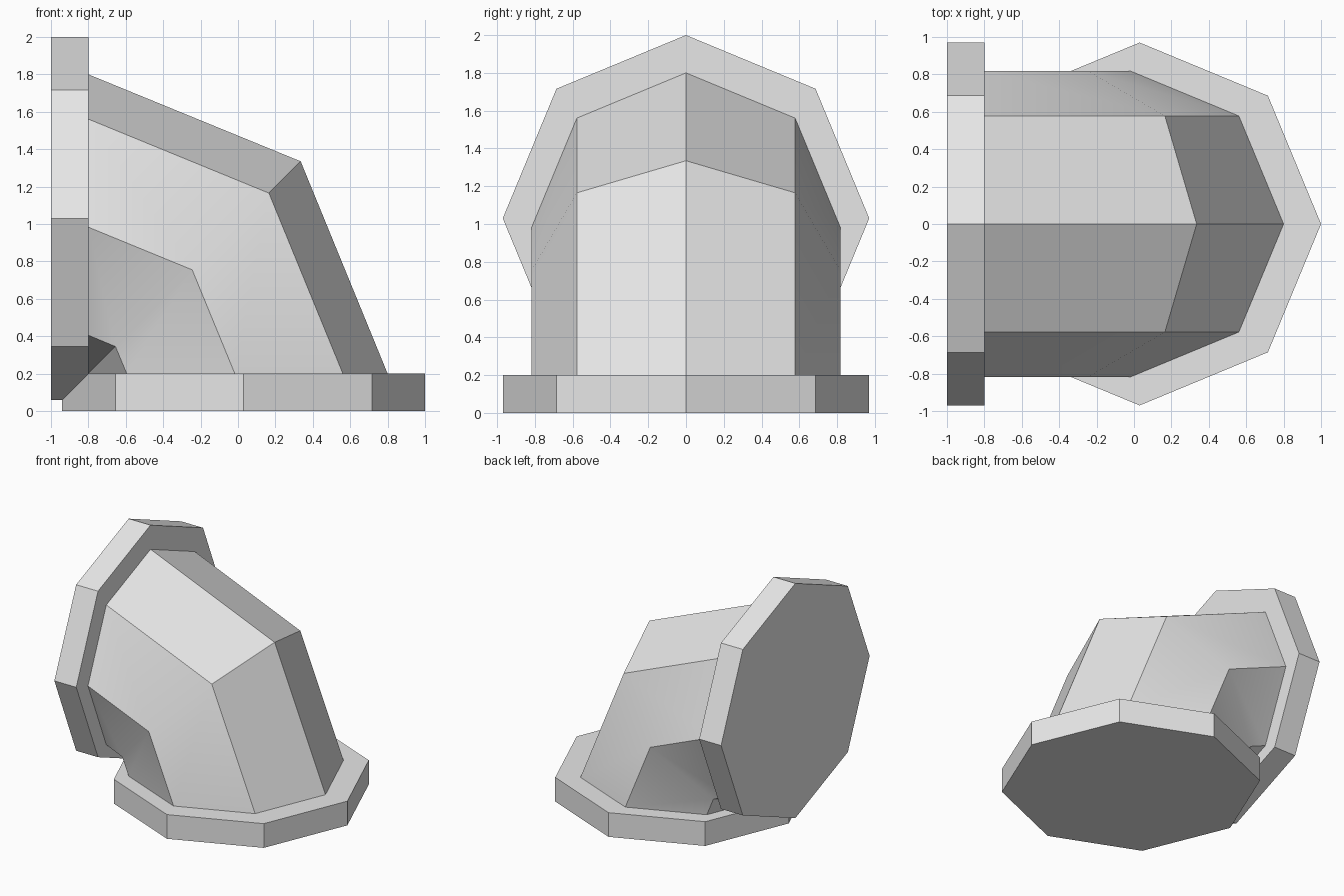
import bpy, bmesh
from math import cos, sin, radians, tau

cube = bpy.data.objects.get("Cube")
if cube:
    bpy.data.objects.remove(cube)

SIDES = 8
PIPE_R, FLANGE_R, THICK = 0.817, 0.97, 0.2

grey = bpy.data.materials.new("plain grey")
grey.use_nodes = True
grey.diffuse_color = (0.8, 0.8, 0.8, 1)
grey.node_tree.nodes["Principled BSDF"].inputs["Base Color"].default_value = (0.8, 0.8, 0.8, 1)


def loft(name, sections, capped):
    """Skin a list of octagonal sections; each maps (offset, y) to a point."""
    bm = bmesh.new()
    rings = []
    for radius, place in sections:
        angles = [tau * i / SIDES for i in range(SIDES)]
        rings.append([bm.verts.new(place(radius * cos(a), radius * sin(a))) for a in angles])
    for low, high in zip(rings, rings[1:]):
        for i in range(SIDES):
            j = (i + 1) % SIDES
            bm.faces.new((low[i], low[j], high[j], high[i]))
    if capped:
        bm.faces.new(rings[0][::-1])
        bm.faces.new(rings[-1])
    mesh = bpy.data.meshes.new(name)
    bm.to_mesh(mesh)
    bm.free()
    mesh.materials.append(grey)
    obj = bpy.data.objects.new(name, mesh)
    bpy.context.collection.objects.link(obj)
    bpy.ops.object.select_all(action='DESELECT')
    obj.select_set(True)
    bpy.context.view_layer.objects.active = obj
    bpy.ops.object.shade_smooth_by_angle(angle=radians(30))
    return obj


# Flat octagonal flange at the foot
loft("base_flange", [
    (FLANGE_R, lambda o, y: (0.03 + o, y, 0)),
    (FLANGE_R, lambda o, y: (0.03 + o, y, THICK)),
], True)

# Matching upright flange at the side opening
loft("side_flange", [
    (FLANGE_R, lambda o, y: (THICK - 1, y, 1.03 + o)),
    (FLANGE_R, lambda o, y: (-1, y, 1.03 + o)),
], True)

# Two-segment elbow, mitred along the diagonal between the flanges
loft("elbow_pipe", [
    (PIPE_R, lambda o, y: (o - 0.017, y, THICK)),
    (PIPE_R, lambda o, y: (0.71 * o - 0.245, y, 0.71 * o + 0.755)),
    (PIPE_R, lambda o, y: (THICK - 1, y, 0.983 + o)),
], False)
